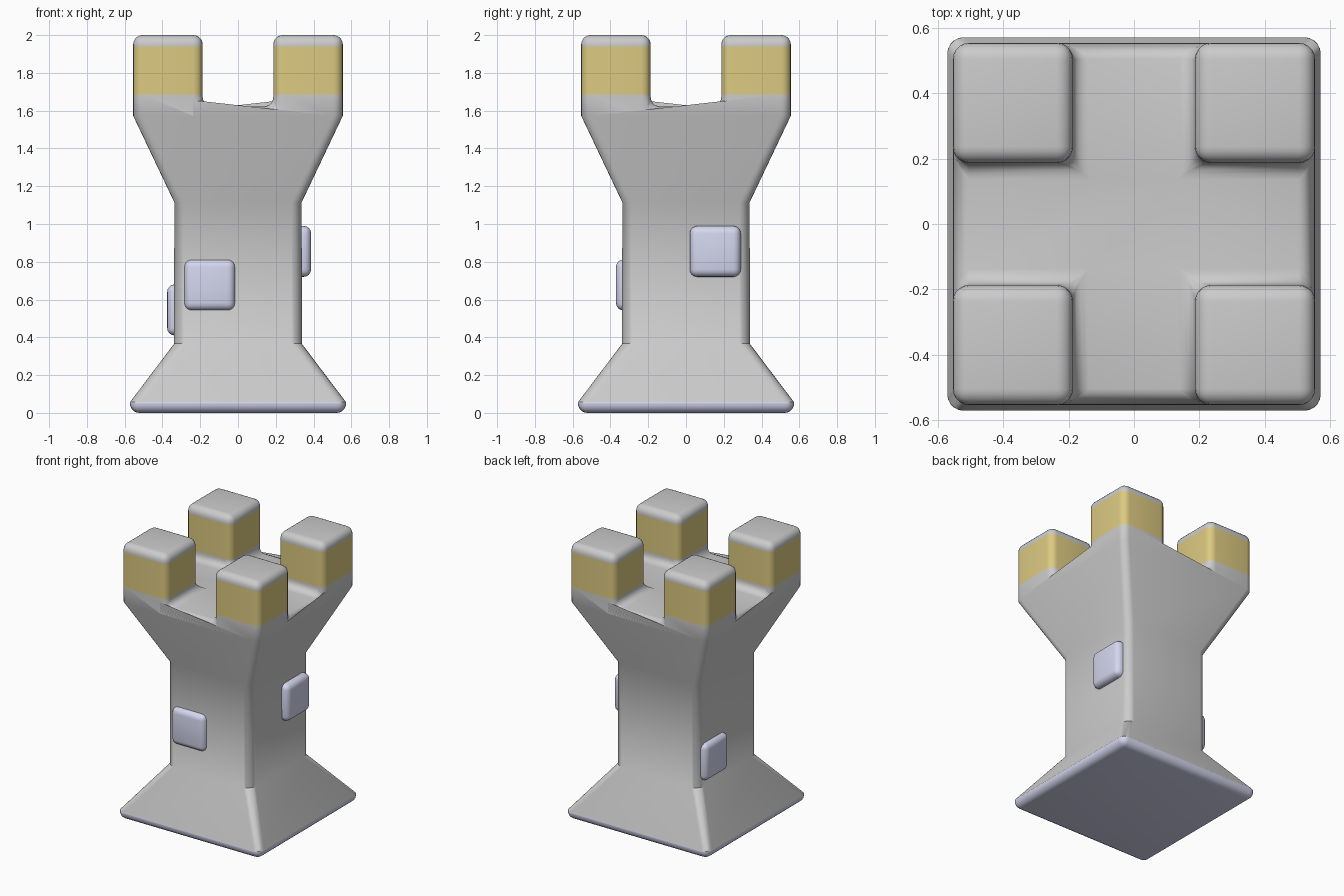
import bpy, bmesh
from mathutils import Vector

if "Cube" in bpy.data.objects:
    bpy.data.objects.remove(bpy.data.objects["Cube"])


def material(name, rgb):
    m = bpy.data.materials.new(name)
    m.diffuse_color = (*rgb, 1)
    m.use_nodes = True
    m.node_tree.nodes["Principled BSDF"].inputs["Base Color"].default_value = m.diffuse_color
    return m


stone = material("stone_grey", (0.8, 0.8, 0.8))
gold = material("band_yellow", (0.72, 0.59, 0.22))
slate = material("slate_blue", (0.66, 0.68, 0.86))


def finish(name, bm, mats):
    bmesh.ops.recalc_face_normals(bm, faces=bm.faces)
    mesh = bpy.data.meshes.new(name)
    bm.to_mesh(mesh)
    bm.free()
    obj = bpy.data.objects.new(name, mesh)
    bpy.context.collection.objects.link(obj)
    for m in mats:
        mesh.materials.append(m)
    bpy.ops.object.select_all(action='DESELECT')
    obj.select_set(True)
    bpy.context.view_layer.objects.active = obj
    bpy.ops.object.shade_smooth_by_angle(angle=0.7)
    return obj


def bridge(bm, a, b):
    n = len(a)
    for i in range(n):
        j = (i + 1) % n
        bm.faces.new((a[i], a[j], b[j], b[i]))


# Tower body: square rings up the profile, each edge split where the battlements stand
GAP = 0.187 / 0.555
STEPS = (-1, -GAP, GAP, 1)
PERIM = ([(i, 0) for i in range(3)] + [(3, i) for i in range(3)]
         + [(i, 3) for i in (3, 2, 1)] + [(0, i) for i in (3, 2, 1)])
PROFILE = [(0.572, 0), (0.572, 0.062), (0.335, 0.37),
           (0.335, 1.11), (0.555, 1.568), (0.555, 1.622)]

bm = bmesh.new()
rings = [[bm.verts.new((h * STEPS[i], h * STEPS[j], z)) for i, j in PERIM]
         for h, z in PROFILE]
for a, b in zip(rings, rings[1:]):
    bridge(bm, a, b)
bm.faces.new(rings[0])

# Roof floor and four corner battlements
top = dict(zip(PERIM, rings[-1]))
for i in (1, 2):
    for j in (1, 2):
        top[i, j] = bm.verts.new((0.555 * STEPS[i], 0.555 * STEPS[j], 1.622))
for i in range(3):
    for j in range(3):
        low = [top[i, j], top[i + 1, j], top[i + 1, j + 1], top[i, j + 1]]
        if i != 1 and j != 1:
            high = [bm.verts.new((v.co.x, v.co.y, 2.0)) for v in low]
            bridge(bm, low, high)
            bm.faces.new(high)
        else:
            bm.faces.new(low)

# Merge flat regions, round the sharp edges, then cut the colour bands
bmesh.ops.recalc_face_normals(bm, faces=bm.faces)
bmesh.ops.dissolve_limit(bm, angle_limit=0.02, verts=bm.verts[:], edges=bm.edges[:])
sharp = [e for e in bm.edges if e.calc_face_angle(0) > 0.75]
bmesh.ops.bevel(bm, geom=sharp, offset=0.05, segments=5, profile=0.5,
                affect='EDGES', clamp_overlap=True)
for z in (1.685, 1.94):
    bmesh.ops.bisect_plane(bm, geom=bm.verts[:] + bm.edges[:] + bm.faces[:],
                           plane_co=(0, 0, z), plane_no=(0, 0, 1))
for f in bm.faces:
    zs = [v.co.z for v in f.verts]
    if min(zs) > 1.68 and max(zs) < 1.945:
        f.material_index = 1
    elif max(zs) < 0.066:
        f.material_index = 2
finish("tower", bm, (stone, gold, slate))


# Raised rounded bricks on three walls
def brick(name, centre, size):
    bm = bmesh.new()
    bmesh.ops.create_cube(bm, size=1)
    for v in bm.verts:
        v.co = Vector(a * s + c for a, s, c in zip(v.co, size, centre))
    bmesh.ops.bevel(bm, geom=bm.edges[:], offset=0.04, segments=4, profile=0.5,
                    affect='EDGES', clamp_overlap=True)
    finish(name, bm, (slate,))


W, D = 0.27, 0.16
brick("front_brick", (-0.15, -0.371 + D / 2, 0.677), (W, D, W))
brick("right_brick", (0.387 - D / 2, 0.155, 0.855), (D, W, W))
brick("left_brick", (-0.375 + D / 2, 0.17, 0.545), (D, W, W))
